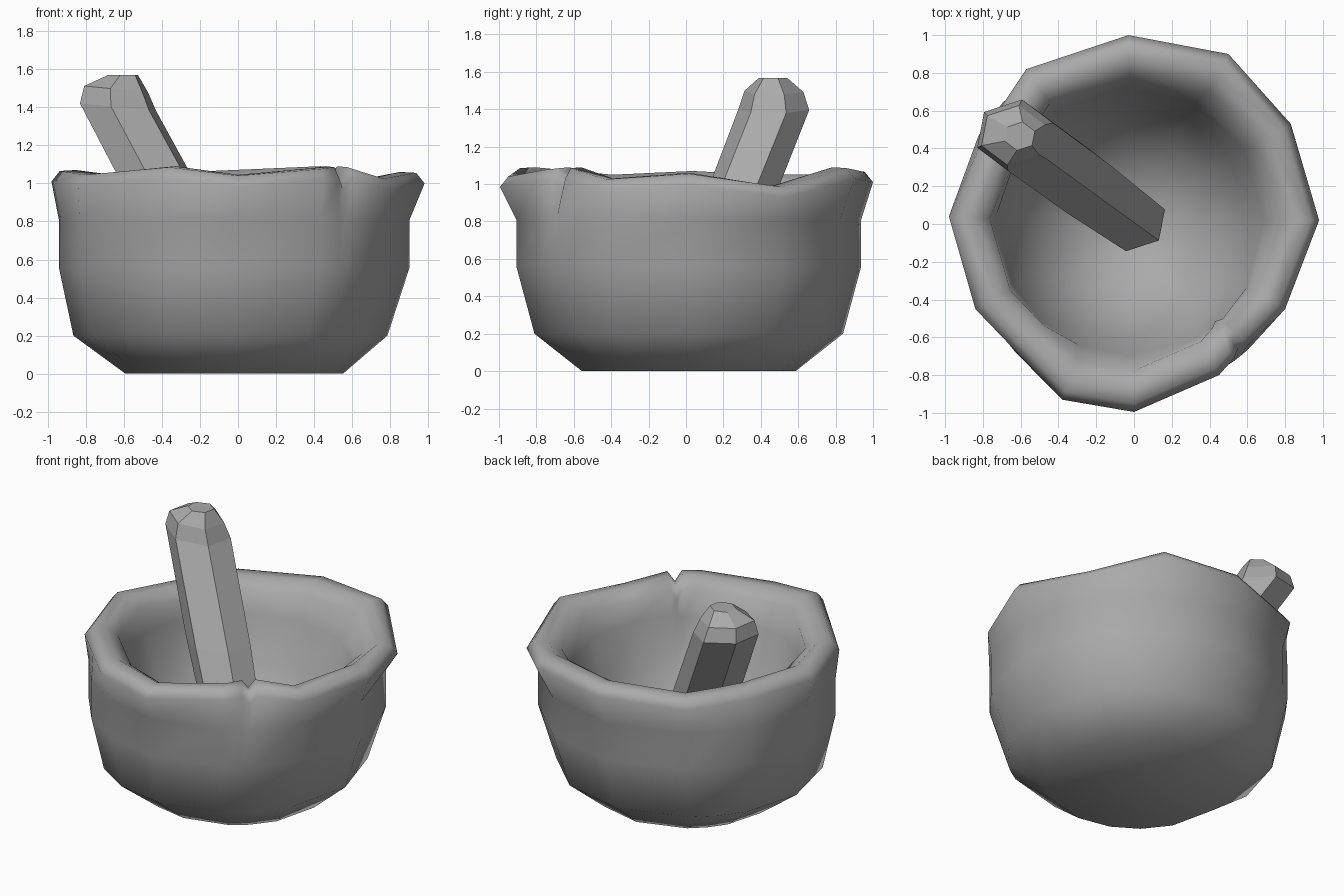
import bpy, bmesh, math
from mathutils import Vector

cube = bpy.data.objects.get("Cube")
if cube:
    bpy.data.objects.remove(cube, do_unlink=True)


def make_material(name, grey):
    mat = bpy.data.materials.new(name)
    mat.use_nodes = True
    colour = (grey, grey, grey, 1)
    mat.diffuse_color = colour
    mat.node_tree.nodes["Principled BSDF"].inputs["Base Color"].default_value = colour
    return mat


def loft(name, rings, mat, smooth):
    """Skin a stack of rings with quads and close both ends."""
    bm = bmesh.new()
    loops = [[bm.verts.new(p) for p in ring] for ring in rings]
    n = len(loops[0])
    for low, high in zip(loops, loops[1:]):
        for i in range(n):
            j = (i + 1) % n
            bm.faces.new((low[i], low[j], high[j], high[i]))
    bm.faces.new(list(reversed(loops[0])))
    bm.faces.new(loops[-1])
    for face in bm.faces:
        face.smooth = smooth
    bmesh.ops.recalc_face_normals(bm, faces=bm.faces)
    mesh = bpy.data.meshes.new(name)
    bm.to_mesh(mesh)
    bm.free()
    mesh.materials.append(mat)
    obj = bpy.data.objects.new(name, mesh)
    bpy.context.collection.objects.link(obj)
    return obj


stone = make_material("grey stone", 0.4)

# Uneven rim corners, counter-clockwise: x, y, crest height (with a chip)
rim = [
    (0.98, 0.02, 1.06), (0.83, 0.53, 0.99), (0.5, 0.9, 1.09), (-0.03, 1.0, 1.07),
    (-0.57, 0.82, 1.05), (-0.69, 0.64, 1.05), (-0.8, 0.45, 1.05), (-0.98, 0.04, 1.07),
    (-0.84, -0.45, 1.05), (-0.61, -0.69, 1.07), (-0.38, -0.93, 1.09), (0.0, -0.995, 1.045),
    (0.45, -0.8, 1.08), (0.53, -0.71, 1.09), (0.55, -0.66, 1.03), (0.6, -0.645, 1.09),
    (0.8, -0.45, 1.03),
]


def body_ring(scale, z, shift=-0.02):
    """Round ring at a fixed height, with a corner below each rim corner."""
    centre = Vector((shift, 0.015, z))
    return [centre + Vector((x, y, 0)).normalized() * 0.922 * scale for x, y, _ in rim]


def rim_ring(scale, drop):
    return [Vector((x * scale, y * scale, z - drop)) for x, y, z in rim]


# Mortar: outer wall, rounded rim, hollow inside
outer = [body_ring(0.62, 0), body_ring(0.895, 0.2, -0.04), body_ring(1, 0.56), body_ring(1, 0.81)]
lip = [rim_ring(s, d) for s, d in ((1.0, 0.06), (0.955, 0.005), (0.87, 0.0), (0.78, 0.06))]
inner = [body_ring(s, z) for s, z in
         ((0.77, 0.85), (0.67, 0.56), (0.49, 0.3), (0.25, 0.16), (0.05, 0.12))]
loft("mortar_bowl", outer + lip + inner, stone, True)

# Pestle: leaning six-sided rod with a blunt, slightly tilted head
SIDES = 6
foot, head = Vector((-0.01, 0.02, 0.24)), Vector((-0.63, 0.47, 1.4))
sections = [
    (foot + Vector((0.02, -0.01, -0.06)), 0.12, 0),
    (foot, 0.185, 0),
    (foot.lerp(head, 0.5), 0.21, 0),
    (head, 0.213, -0.1),
    (head + Vector((-0.01, 0, 0.095)), 0.178, -0.1),
    (head + Vector((0.025, -0.005, 0.168)), 0.085, 0),
]
rings = []
for c, r, tilt in sections:
    ring = []
    for i in range(SIDES):
        a = math.radians(20) + math.tau * i / SIDES
        x, y = r * math.cos(a), 0.9 * r * math.sin(a)
        ring.append(c + Vector((x, y, tilt * x)))
    rings.append(ring)
loft("pestle", rings, stone, False)
